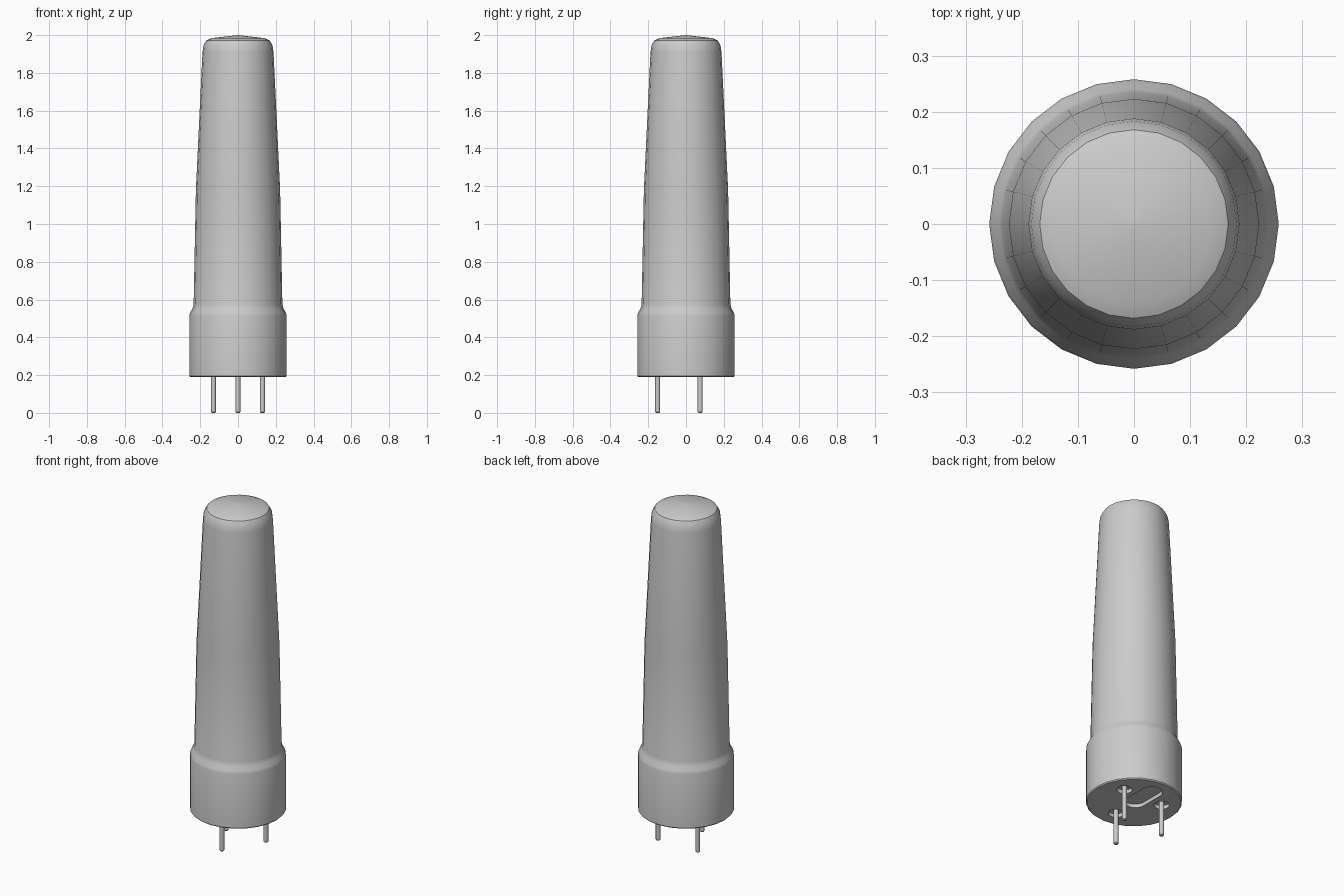
import bpy, bmesh, math

if "Cube" in bpy.data.objects:
    bpy.data.objects.remove(bpy.data.objects["Cube"])

SIDES = 24


def make_object(name, bm, angle=35):
    bmesh.ops.recalc_face_normals(bm, faces=bm.faces)
    mesh = bpy.data.meshes.new(name)
    bm.to_mesh(mesh)
    bm.free()
    obj = bpy.data.objects.new(name, mesh)
    bpy.context.collection.objects.link(obj)
    smooth(obj, angle)
    return obj


def smooth(obj, angle):
    bpy.ops.object.select_all(action='DESELECT')
    obj.select_set(True)
    bpy.context.view_layer.objects.active = obj
    bpy.ops.object.shade_smooth_by_angle(angle=math.radians(angle))


def lathe(name, profile, sides, center=(0, 0)):
    """Closed revolve of (radius, z) pairs from bottom to top."""
    bm = bmesh.new()
    rings = []
    for r, z in profile:
        rings.append([bm.verts.new((center[0] + r * math.cos(2 * math.pi * i / sides),
                                    center[1] + r * math.sin(2 * math.pi * i / sides), z))
                      for i in range(sides)])
    for a, b in zip(rings, rings[1:]):
        for i in range(sides):
            j = (i + 1) % sides
            bm.faces.new((a[i], a[j], b[j], b[i]))
    bm.faces.new(rings[0])
    bm.faces.new(rings[-1])
    bmesh.ops.remove_doubles(bm, verts=bm.verts, dist=1e-5)
    return make_object(name, bm)


def slot(name, half_width, y0, y1, z0, z1, steps=10):
    """Upright stadium-shaped prism running along y."""
    bm = bmesh.new()
    outline = []
    for cy, start in ((y1 - half_width, 0), (y0 + half_width, math.pi)):
        for i in range(steps + 1):
            a = start + math.pi * i / steps
            outline.append(bm.verts.new((half_width * math.cos(a), cy + half_width * math.sin(a), z0)))
    face = bm.faces.new(outline)
    extruded = bmesh.ops.extrude_face_region(bm, geom=[face])['geom']
    bmesh.ops.translate(bm, vec=(0, 0, z1 - z0),
                        verts=[v for v in extruded if isinstance(v, bmesh.types.BMVert)])
    return make_object(name, bm)


# Tapered housing with a wider base collar and a softly domed top
housing = lathe("housing", [
    (0.252, 0.19), (0.258, 0.196), (0.258, 0.515), (0.254, 0.53), (0.241, 0.552),
    (0.235, 0.575), (0.223, 1.18), (0.188, 1.91), (0.183, 1.945),
    (0.168, 1.971), (0.14, 1.984), (0.002, 2.0)], SIDES)

# Underside recesses: a central slot and a round well at each pin
pins = [(0.15 * math.cos(math.radians(a)), 0.15 * math.sin(math.radians(a)))
        for a in (30, 150, 270)]
cutters = [slot("slot_cutter", 0.06, -0.05, 0.205, 0.1, 0.212)]
cutters += [lathe("pin_well_cutter", [(0.042, 0.1), (0.042, 0.212)], 20, p) for p in pins]
for cutter in cutters:
    mod = housing.modifiers.new("recess", 'BOOLEAN')
    mod.operation = 'DIFFERENCE'
    mod.solver = 'EXACT'
    mod.object = cutter
    bpy.context.view_layer.objects.active = housing
    bpy.ops.object.modifier_apply(modifier=mod.name)
    bpy.data.objects.remove(cutter)
smooth(housing, 35)

# Three contact pins with slightly eased tips
for p in pins:
    lathe("contact_pin", [(0.009, 0.0), (0.013, 0.005), (0.013, 0.22)], 12, p)
